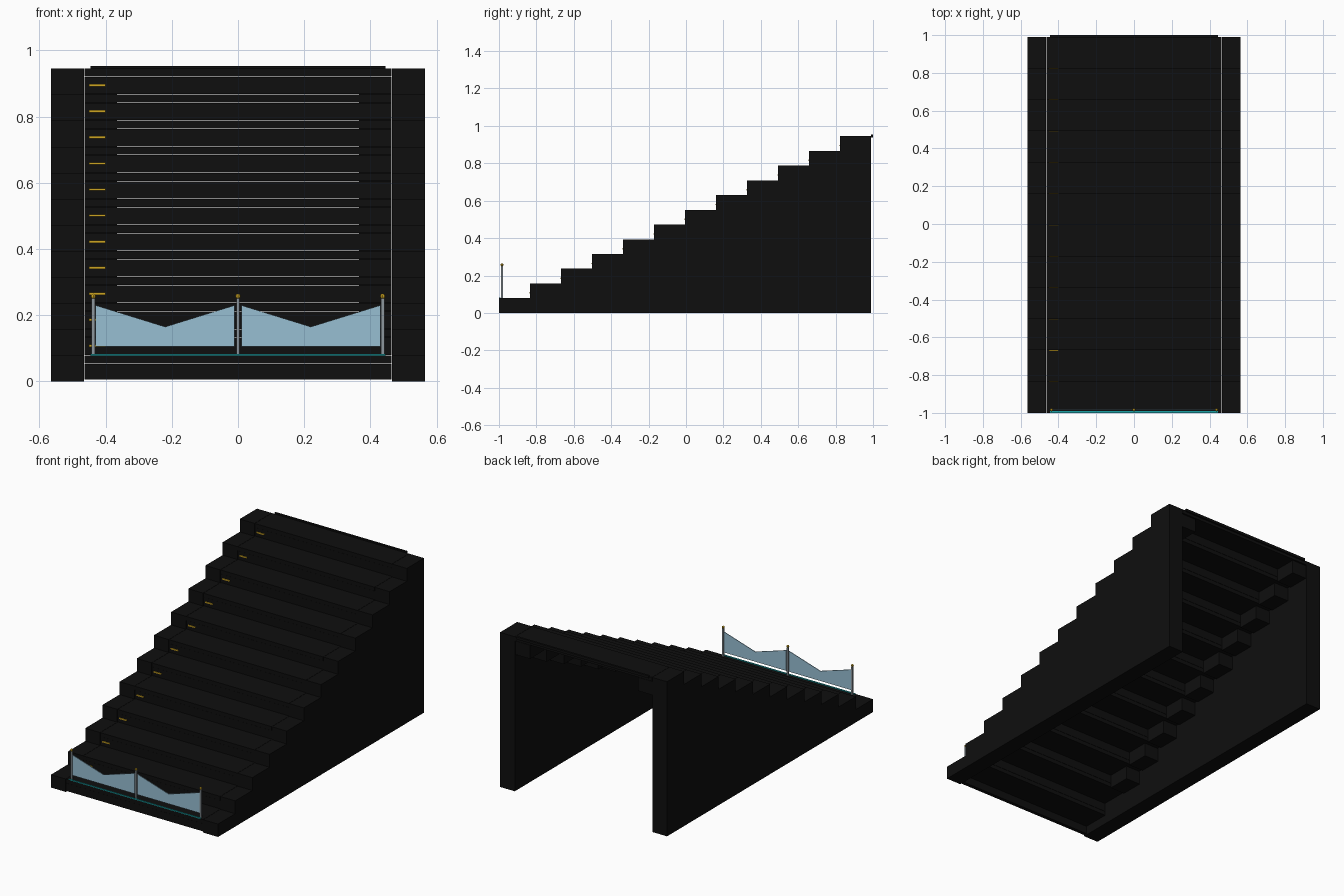
import bpy, bmesh, math

if "Cube" in bpy.data.objects:
    bpy.data.objects.remove(bpy.data.objects["Cube"])

STEPS = 12
RUN = 1.99 / STEPS       # depth of one step
RISE = 0.945 / STEPS     # height of one step
HALF = 0.4635            # half width between the side walls
GAP = 0.0015             # joint between boards
THICK = 0.024            # board thickness


def material(name, rgb):
    m = bpy.data.materials.new(name)
    m.diffuse_color = (*rgb, 1)
    m.use_nodes = True
    m.node_tree.nodes["Principled BSDF"].inputs["Base Color"].default_value = m.diffuse_color
    return m


BLACK = material("black", (0.0045, 0.0045, 0.0045))
GOLD = material("gold", (0.62, 0.38, 0.015))
TEAL = material("teal", (0.01, 0.36, 0.38))
GLASS = material("pale blue glass", (0.31, 0.52, 0.65))
STEEL = material("grey steel", (0.27, 0.31, 0.34))


def finish(name, bm, mat):
    bmesh.ops.recalc_face_normals(bm, faces=bm.faces)
    mesh = bpy.data.meshes.new(name)
    bm.to_mesh(mesh)
    bm.free()
    mesh.materials.append(mat)
    obj = bpy.data.objects.new(name, mesh)
    bpy.context.collection.objects.link(obj)
    return obj


def add_box(bm, x, y, z):
    """Box from (low, high) pairs on each axis."""
    verts = bmesh.ops.create_cube(bm, size=1)["verts"]
    for v in verts:
        v.co = [(r[0] + r[1]) / 2 + c * (r[1] - r[0]) for r, c in zip((x, y, z), v.co)]


def boxes(name, items, mat):
    bm = bmesh.new()
    for item in items:
        add_box(bm, *item)
    return finish(name, bm, mat)


def prism(name, points, to_3d, offset, mat):
    """Extrude a flat outline by an offset."""
    bm = bmesh.new()
    face = bm.faces.new([bm.verts.new(to_3d(*p)) for p in points])
    out = bmesh.ops.extrude_face_region(bm, geom=[face])
    bmesh.ops.translate(bm, vec=offset,
                        verts=[e for e in out["geom"] if isinstance(e, bmesh.types.BMVert)])
    return finish(name, bm, mat)


# Stepped side walls
outline = [(0.99, 0), (-1, 0)]
for i in range(STEPS):
    outline += [(-1 + RUN * i, RISE * (i + 1)), (-1 + RUN * (i + 1), RISE * (i + 1))]
for side, x in (("left", -0.565), ("right", 0.465)):
    prism(side + "_wall", outline, lambda y, z: (x, y, z), (0.1, 0, 0), BLACK)

# Treads, risers and the support blocks hidden beneath them
treads, risers, blocks = [], [], []
for i in range(STEPS):
    y, z = -1 + RUN * i, RISE * i
    top = z + RISE
    treads.append(((-HALF, HALF), (y, min(y + RUN + THICK, 0.99)), (top - THICK, top)))
    bottom = z + GAP if i else 0.006
    risers.append(((-HALF, HALF), (y + 0.002, y + THICK), (bottom, top - THICK - GAP)))
    if i > 1:
        for s in (-1, 1):
            x = sorted((s * 0.365, s * HALF))
            blocks.append((x, (y + THICK + GAP, min(y + RUN, 0.985)),
                           (z - THICK - 0.008, top - THICK - 0.004)))
boxes("treads", treads, BLACK)
boxes("risers", risers, BLACK)
boxes("support_blocks", blocks, BLACK)

# Lip along the back of the top step
boxes("back_lip", [((-0.445, 0.445), (0.988, 1.0), (0.938, 0.953))], BLACK)

# Gold markers on the risers
boxes("step_markers",
      [((-0.45, -0.4), (-1 + RUN * i - 0.003, -1 + RUN * i + 0.004),
        (RISE * i + 0.025, RISE * i + 0.032)) for i in range(1, STEPS)], GOLD)

# Teal strip along the front edge
boxes("front_strip", [((-0.445, 0.445), (-1.0, -0.991), (RISE - 0.001, RISE + 0.004))], TEAL)

# Railing posts with gold knobs
RAIL_Y = -0.984
for name, px in (("left", -0.437), ("middle", 0), ("right", 0.437)):
    boxes(name + "_post", [((px - 0.005, px + 0.005), (RAIL_Y - 0.005, RAIL_Y + 0.005),
                            (RISE, 0.25))], STEEL)
    bm = bmesh.new()
    bmesh.ops.create_uvsphere(bm, u_segments=8, v_segments=6, radius=0.008)
    bmesh.ops.translate(bm, verts=bm.verts, vec=(px, RAIL_Y, 0.257))
    finish(name + "_knob", bm, GOLD)

# Glass panels that dip in the middle
for name, x0 in (("left", -0.43), ("right", 0.01)):
    shape = [(x0, 0.105), (x0 + 0.42, 0.105), (x0 + 0.42, 0.23), (x0 + 0.21, 0.165), (x0, 0.23)]
    prism(name + "_glass_panel", shape, lambda x, z: (x, RAIL_Y - 0.002, z), (0, 0.004, 0), GLASS)
